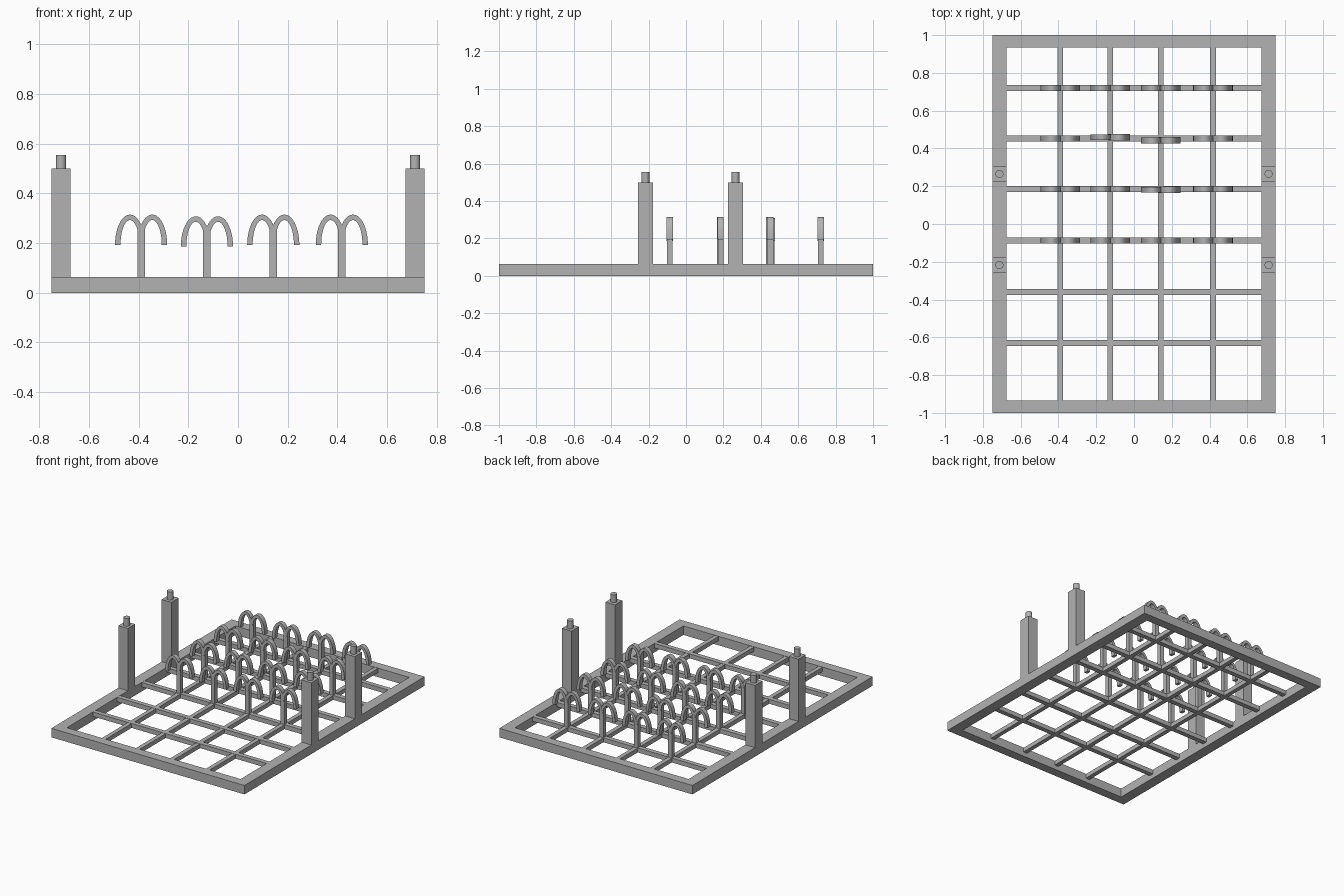
import bpy, bmesh, math
from mathutils import Vector

cube = bpy.data.objects.get("Cube")
if cube:
    bpy.data.objects.remove(cube, do_unlink=True)

grey = bpy.data.materials.new("plain_grey")
grey.use_nodes = True
GREY = (0.45, 0.45, 0.45, 1)
grey.diffuse_color = GREY
grey.node_tree.nodes["Principled BSDF"].inputs["Base Color"].default_value = GREY


def finish(name, bm):
    bmesh.ops.recalc_face_normals(bm, faces=bm.faces)
    mesh = bpy.data.meshes.new(name)
    bm.to_mesh(mesh)
    bm.free()
    mesh.materials.append(grey)
    ob = bpy.data.objects.new(name, mesh)
    bpy.context.collection.objects.link(ob)
    return ob


def add_box(bm, x, y, z, size):
    new = bmesh.ops.create_cube(bm, size=1)["verts"]
    bmesh.ops.scale(bm, vec=size, verts=new)
    bmesh.ops.translate(bm, vec=(x, y, z), verts=new)


def box(name, x, y, z, size):
    bm = bmesh.new()
    add_box(bm, x, y, z, size)
    return finish(name, bm)


# Outer frame
H = 0.063
for side, s in (("left", 1), ("right", -1)):
    box(side + "_rail", s * 0.7125, 0, H / 2, (0.075, 2, H))
for end, s in (("back", 1), ("front", -1)):
    box(end + "_rail", 0, s * 0.9675, H / 2, (1.35, 0.065, H))

# Lattice slats
COLS = (-0.39, -0.125, 0.142, 0.418)
ROWS = (0.72, 0.452, 0.185, -0.087, -0.36, -0.63)
for x in COLS:
    box("long_slat", x, 0, 0.046, (0.03, 1.87, 0.03))
for y in ROWS:
    box("cross_slat", 0, y, 0.047, (1.35, 0.033, 0.031))

# Corner posts with a round peg on top
for x in (-0.7125, 0.7125):
    for y in (0.265, -0.217):
        box("post", x, y, 0.28, (0.075, 0.081, 0.44))
        bpy.ops.mesh.primitive_cylinder_add(vertices=24, radius=0.021, depth=0.07,
                                            location=(x, y, 0.52))
        peg = bpy.context.object
        peg.name = "peg"
        peg.data.materials.append(grey)
        bpy.ops.object.shade_smooth_by_angle()


def add_arch(bm, side, depth):
    """Sweep a flat band along a half ellipse that springs from the stem."""
    steps, thick = 20, 0.011
    rings = []
    for i in range(steps + 1):
        a = math.pi * i / steps
        ring = []
        for t, y in ((-thick, -1), (thick, -1), (thick, 1), (-thick, 1)):
            x = 0.045 + (0.049 + t) * math.cos(a)
            z = 0.19 + (0.111 + t) * math.sin(a)
            ring.append(bm.verts.new((side * x, y * depth / 2, z)))
        rings.append(ring)
    # Drop the inner leg's last part, which the stem replaces
    keep = rings[:steps - 1]
    for ring in rings[steps - 1:]:
        bmesh.ops.delete(bm, geom=ring, context="VERTS")
    for a, b in zip(keep, keep[1:]):
        for k in range(4):
            f = bm.faces.new((a[k], a[(k + 1) % 4], b[(k + 1) % 4], b[k]))
            f.smooth = k % 2 == 0
    bm.faces.new(keep[0])
    bm.faces.new(keep[-1])


# Double hooks on the back four rows
NUDGE = {(1, 1): 0.007, (1, 2): -0.009, (2, 2): -0.004}
for r, y in enumerate(ROWS[:4]):
    for c, x in enumerate(COLS):
        bm = bmesh.new()
        add_box(bm, 0, 0, 0.16, (0.03, 0.03, 0.21))
        add_arch(bm, 1, 0.033)
        add_arch(bm, -1, 0.031)
        hook = finish("double_hook", bm)
        hook.location = (x, y + NUDGE.get((r, c), 0), 0.003)
        if c == 1:
            hook.location.z = -0.004
        bpy.ops.object.select_all(action="DESELECT")
        hook.select_set(True)
        bpy.context.view_layer.objects.active = hook
        bpy.ops.object.shade_smooth_by_angle()
